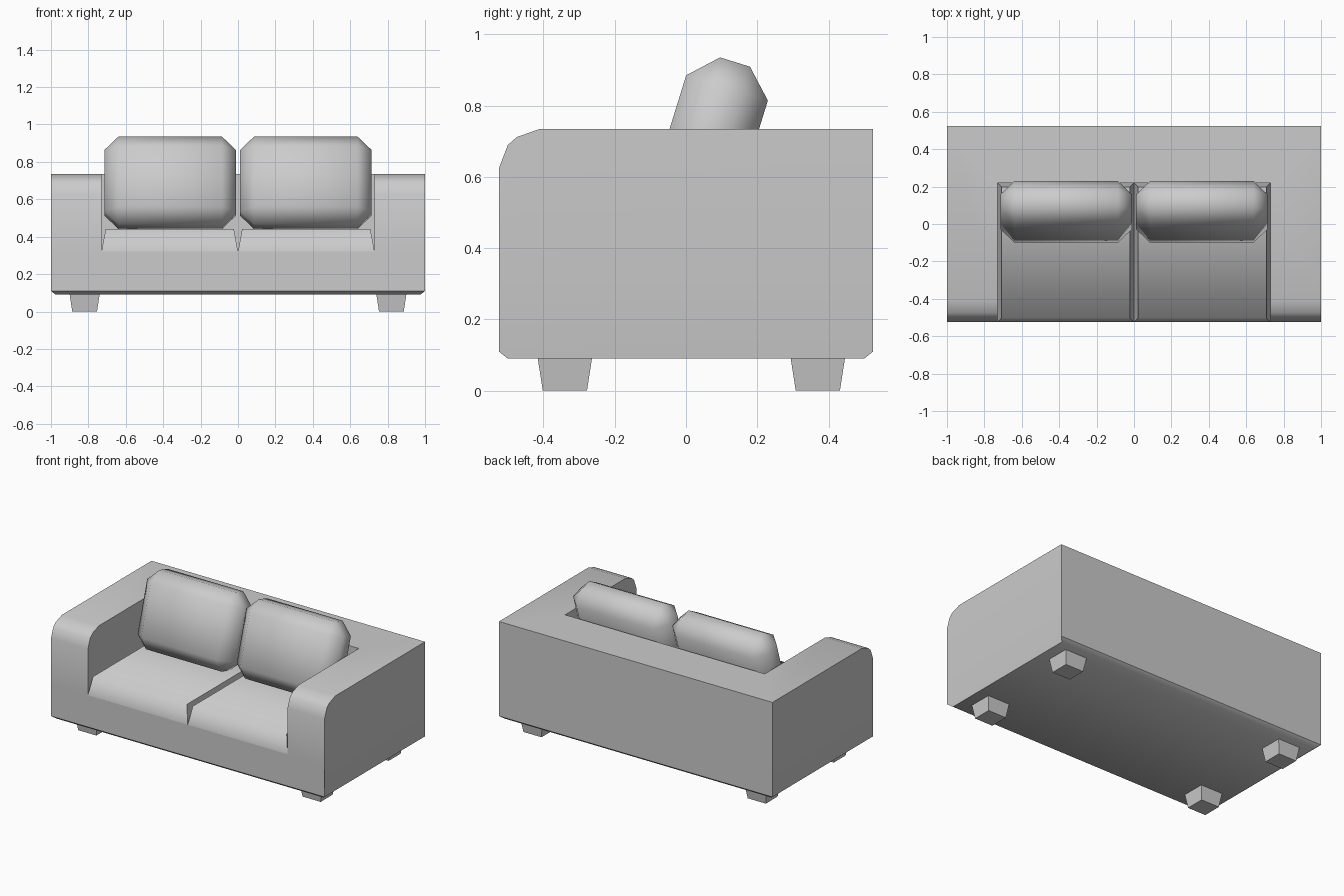
import bpy, bmesh, math
from mathutils import Matrix, Vector

cube = bpy.data.objects.get("Cube")
if cube:
    bpy.data.objects.remove(cube)

fabric = bpy.data.materials.new("grey fabric")
fabric.use_nodes = True
GREY = (0.6, 0.6, 0.6, 1)
fabric.diffuse_color = GREY
fabric.node_tree.nodes["Principled BSDF"].inputs["Base Color"].default_value = GREY


def add_object(name, bm):
    bmesh.ops.recalc_face_normals(bm, faces=bm.faces)
    mesh = bpy.data.meshes.new(name)
    bm.to_mesh(mesh)
    bm.free()
    mesh.materials.append(fabric)
    obj = bpy.data.objects.new(name, mesh)
    bpy.context.collection.objects.link(obj)
    return obj


def smooth(obj, degrees):
    bpy.ops.object.select_all(action='DESELECT')
    obj.select_set(True)
    bpy.context.view_layer.objects.active = obj
    bpy.ops.object.shade_smooth_by_angle(angle=math.radians(degrees))


def block(low, high, taper_top=0.0, taper_bottom=0.0):
    """Box between two corners, its top or bottom drawn in."""
    low, high = Vector(low), Vector(high)
    centre, size = (low + high) / 2, high - low
    bm = bmesh.new()
    bmesh.ops.create_cube(bm, size=1)
    for v in bm.verts:
        inset = taper_top if v.co.z > 0 else taper_bottom
        for i in (0, 1):
            v.co[i] *= size[i] - 2 * inset
        v.co.z *= size.z
        v.co += centre
    return bm


# Frame: side profile extruded across, with a chamfered underside
profile = [(-0.5, 0.09), (-0.525, 0.11), (-0.525, 0.625), (-0.5, 0.69), (-0.475, 0.712),
           (-0.41, 0.735), (0.525, 0.735), (0.525, 0.11), (0.5, 0.09)]
bm = bmesh.new()
face = bm.faces.new([bm.verts.new((-1, y, z)) for y, z in profile])
bmesh.ops.extrude_face_region(bm, geom=[face], use_keep_orig=True)
bm.verts.ensure_lookup_table()
for v in bm.verts[len(profile):]:
    v.co.x = 1
for v in bm.verts:
    if v.co.z < 0.1:
        v.co.x *= 0.975
bmesh.ops.bisect_plane(bm, geom=bm.verts[:] + bm.edges[:] + bm.faces[:],
                       plane_co=(0, 0, 0.32), plane_no=(0, 0, 1))
frame = add_object("sofa_frame", bm)

# Seat well cut out of the frame
cutter = add_object("well_cutter", block((-0.73, -0.8, 0.32), (0.73, 0.22, 1)))
cutter.hide_render = True
cut = frame.modifiers.new("seat_well", 'BOOLEAN')
cut.object = cutter
cut.solver = 'EXACT'
bpy.context.view_layer.objects.active = frame
bpy.ops.object.modifier_apply(modifier=cut.name)
bpy.data.objects.remove(cutter)
smooth(frame, 50)

for side, sx in (("left", 1), ("right", -1)):
    # Tapered seat block, leaving V-shaped seams around it
    x0, x1 = sorted((0, sx * 0.73))
    bm = block((x0, -0.525, 0.32), (x1, 0.22, 0.44), taper_top=0.022)
    bmesh.ops.delete(bm, geom=[f for f in bm.faces if f.calc_center_median().z < 0.33],
                     context='FACES')
    for f in bm.faces:
        f.smooth = True
    for e in bm.edges:
        mid = (e.verts[0].co + e.verts[1].co) / 2
        e.smooth = mid.y < -0.5 and mid.z > 0.43 and abs(mid.x) > 0.1
    add_object("seat_" + side, bm)

    # Leaning back cushion with chamfered edges
    bm = block((-0.3525, -0.12, -0.2455), (0.3525, 0.12, 0.2455))
    bmesh.ops.bevel(bm, geom=bm.edges[:], offset=0.076, segments=1, affect='EDGES')
    bm.transform(Matrix.Translation((sx * 0.3625, 0.065, 0.688))
                 @ Matrix.Rotation(math.radians(-17.2), 4, 'X'))
    smooth(add_object("back_cushion_" + side, bm), 60)

    # Tapered feet
    for end, y in (("front", -0.34), ("back", 0.37)):
        add_object(f"foot_{end}_{side}",
                   block((sx * 0.82 - 0.08, y - 0.076, 0), (sx * 0.82 + 0.08, y + 0.076, 0.09),
                         taper_bottom=0.014))
